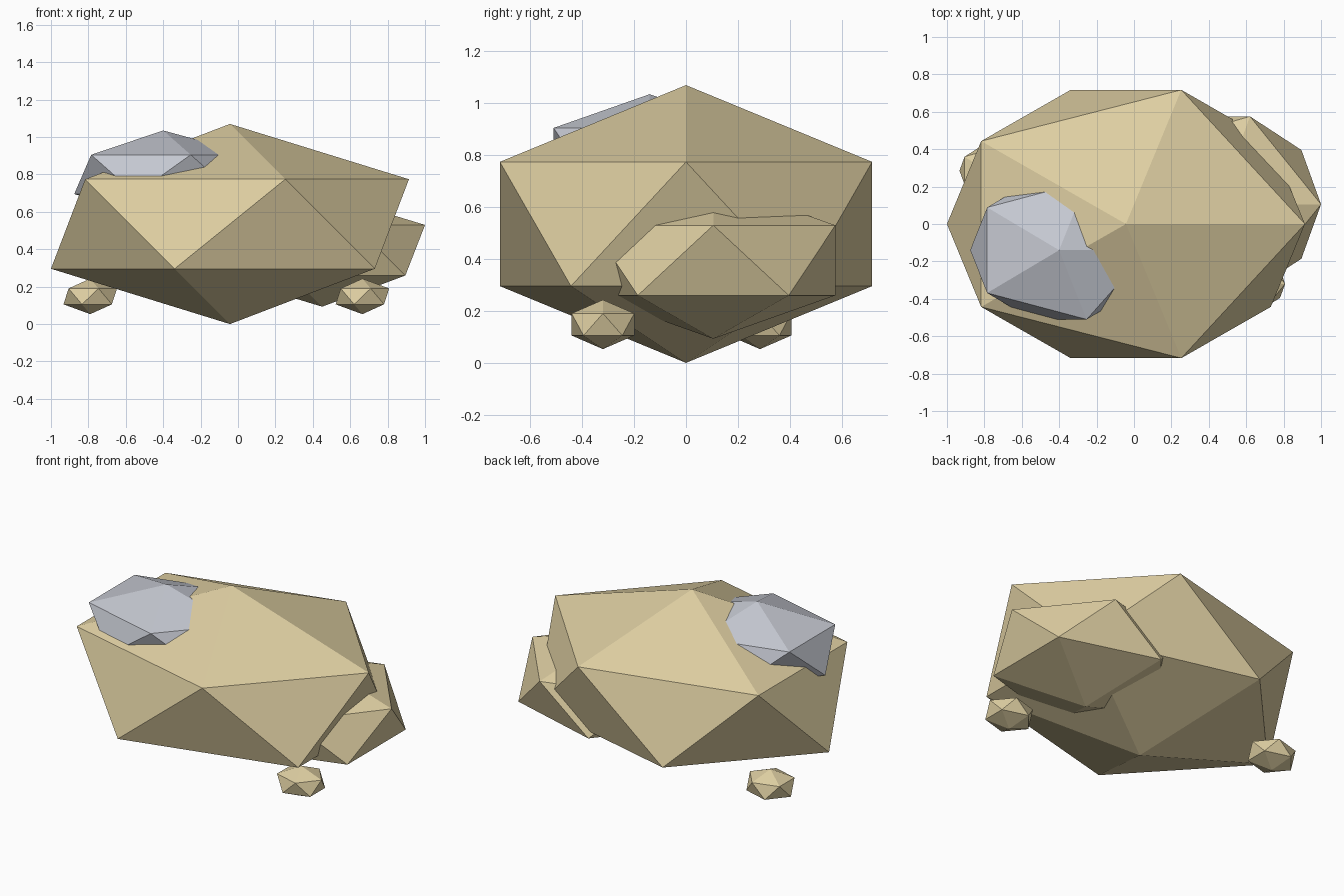
import bpy

cube = bpy.data.objects.get("Cube")
if cube:
    bpy.data.objects.remove(cube, do_unlink=True)


def make_material(name, rgb):
    mat = bpy.data.materials.new(name)
    mat.use_nodes = True
    mat.diffuse_color = (*rgb, 1)
    bsdf = next(n for n in mat.node_tree.nodes if n.type == 'BSDF_PRINCIPLED')
    bsdf.inputs["Base Color"].default_value = (*rgb, 1)
    return mat


def make_rock(name, centre, radii, mat):
    """Flat-shaded twenty-sided stone, stretched along each axis."""
    bpy.ops.mesh.primitive_ico_sphere_add(subdivisions=1, radius=1, location=centre)
    rock = bpy.context.object
    rock.name = name
    rock.scale = radii
    bpy.ops.object.transform_apply(location=False, rotation=False, scale=True)
    rock.data.materials.append(mat)
    bpy.ops.object.shade_flat()
    return rock


sand = make_material("sandstone", (0.73, 0.62, 0.36))
grey = make_material("pale_grey_stone", (0.56, 0.58, 0.64))

# Large boulder and the stone leaning on its left side
make_rock("main_boulder", (-0.043, 0, 0.535), (1.07, 0.843, 0.535), sand)
make_rock("side_boulder", (0.45, 0.105, 0.395), (0.615, 0.553, 0.302), sand)

# Grey stone set into the top
make_rock("top_stone", (-0.4, -0.14, 0.8), (0.532, 0.435, 0.235), grey)

# Pebbles around the base
pebble_size = (0.16, 0.142, 0.095)
make_rock("front_pebble", (0.665, -0.32, 0.148), pebble_size, sand)
make_rock("back_pebble", (-0.79, 0.285, 0.148), pebble_size, sand)
